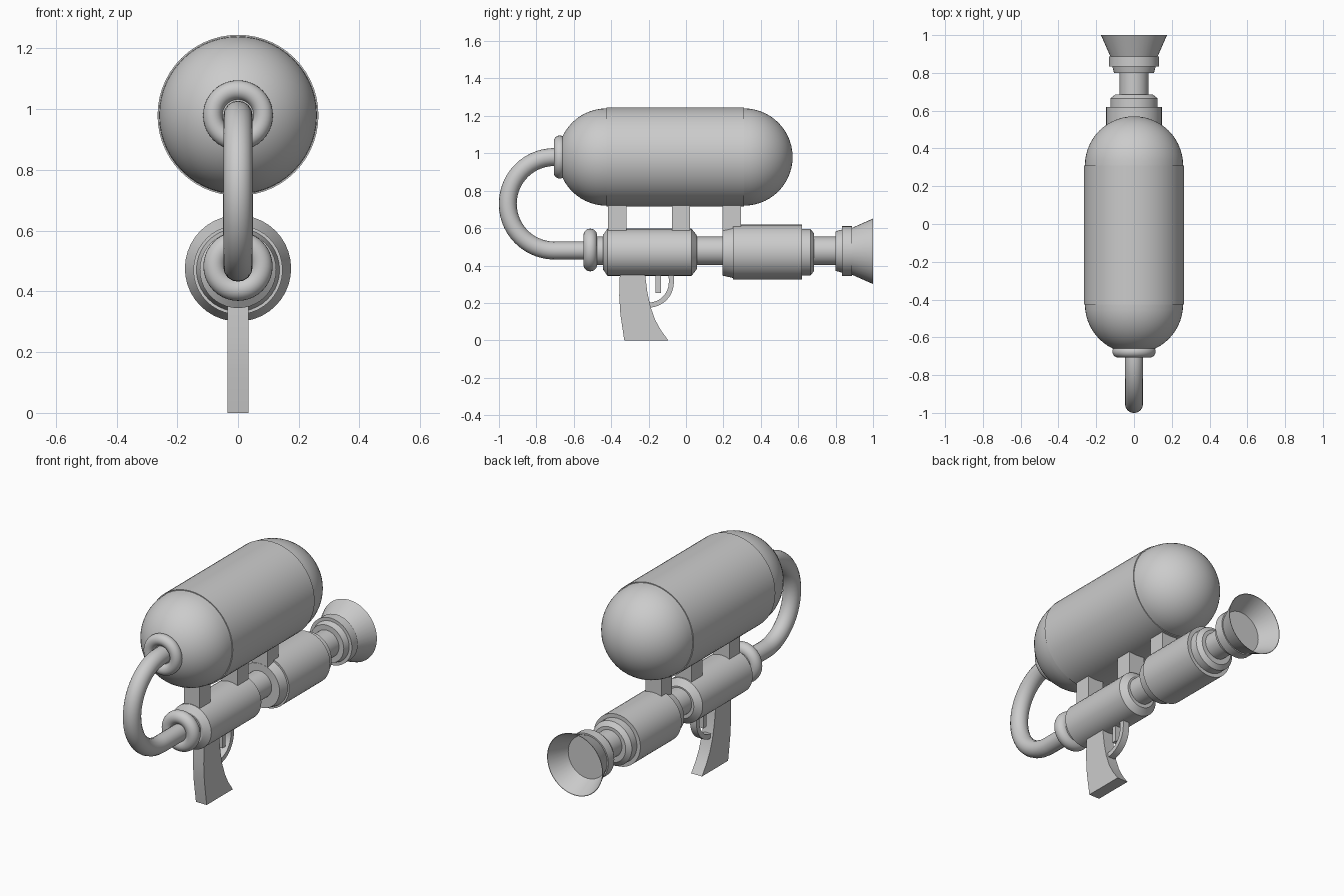
import bpy, bmesh
from math import sin, cos, pi, radians

if "Cube" in bpy.data.objects:
    bpy.data.objects.remove(bpy.data.objects["Cube"])

AXIS_Z = 0.475   # barrel axis height
TANK_Z = 0.98    # tank axis height


def finish(name, bm, smooth=True):
    bmesh.ops.remove_doubles(bm, verts=bm.verts, dist=1e-5)
    bmesh.ops.recalc_face_normals(bm, faces=bm.faces)
    mesh = bpy.data.meshes.new(name)
    bm.to_mesh(mesh)
    bm.free()
    ob = bpy.data.objects.new(name, mesh)
    bpy.context.collection.objects.link(ob)
    if smooth:
        shade(ob)
    return ob


def shade(ob):
    bpy.ops.object.select_all(action='DESELECT')
    ob.select_set(True)
    bpy.context.view_layer.objects.active = ob
    bpy.ops.object.shade_smooth_by_angle(angle=radians(25))


def lathe(name, profile, z, sides=40, closed=False):
    """Spin (y, radius) points about an axis along y at height z."""
    bm = bmesh.new()
    rings = [[bm.verts.new((r * cos(2 * pi * i / sides), y, z + r * sin(2 * pi * i / sides)))
              for i in range(sides)] for y, r in profile]
    pairs = list(zip(rings, rings[1:])) + ([(rings[-1], rings[0])] if closed else [])
    for a, b in pairs:
        for i in range(sides):
            j = (i + 1) % sides
            bm.faces.new((a[i], a[j], b[j], b[i]))
    return finish(name, bm)


def plate(name, outline, half):
    """Extrude a (y, z) outline symmetrically across x."""
    bm = bmesh.new()
    face = bm.faces.new([bm.verts.new((-half, y, z)) for y, z in outline])
    out = bmesh.ops.extrude_face_region(bm, geom=[face])
    bmesh.ops.translate(bm, vec=(2 * half, 0, 0),
                        verts=[v for v in out["geom"] if isinstance(v, bmesh.types.BMVert)])
    return finish(name, bm)


def arc(cy, cz, r, a0, a1, n):
    return [(cy + r * cos(radians(a0 + (a1 - a0) * i / n)),
             cz + r * sin(radians(a0 + (a1 - a0) * i / n))) for i in range(n + 1)]


# Water tank: two domes and a slightly wider sleeve
rear = arc(-0.425, 0, 0.26, 180, 90, 14)
front = arc(0.31, 0, 0.26, 90, 0, 14)
lathe("tank", rear + [(-0.425, 0.265), (0.31, 0.265)] + front, TANK_Z, 56)

# Rounded hose collars
for name, y, z, minor, major in (("upper_hose_collar", -0.675, TANK_Z, 0.032, 0.083),
                                 ("lower_hose_collar", -0.512, 0.483, 0.037, 0.077)):
    lathe(name, arc(y, major, minor, 0, 345, 23), z, 40, closed=True)

# Hose bending from tank to barrel
path = [(-0.6, TANK_Z)] + arc(-0.703, 0.73, 0.25, 90, 270, 28) + [(-0.44, 0.48)]
curve = bpy.data.curves.new("hose", 'CURVE')
curve.dimensions = '3D'
curve.bevel_depth = 0.048
curve.bevel_resolution = 6
spline = curve.splines.new('POLY')
spline.points.add(len(path) - 1)
for p, (y, z) in zip(spline.points, path):
    p.co = (0, y, z, 1)
hose = bpy.data.objects.new("hose", curve)
bpy.context.collection.objects.link(hose)
bpy.ops.object.select_all(action='DESELECT')
hose.select_set(True)
bpy.context.view_layer.objects.active = hose
bpy.ops.object.convert(target='MESH')
shade(bpy.context.object)

# Barrel pieces along the lower axis
lathe("inner_barrel", [(-0.49, 0), (-0.49, 0.076), (0.82, 0.076), (0.82, 0)], 0.478)
lathe("rear_body", [(-0.445, 0), (-0.445, 0.09), (-0.42, 0.126), (0.03, 0.126),
                    (0.058, 0.09), (0.058, 0)], 0.471)
lathe("pump_grip", [(0.195, 0), (0.195, 0.125), (0.25, 0.137), (0.25, 0.147), (0.62, 0.147),
                    (0.62, 0.125), (0.665, 0.125), (0.685, 0.1), (0.685, 0)], 0.471)

# Flared nozzle: collar ring and open thin cone
lathe("nozzle_collar", [(0.80, 0), (0.80, 0.106), (0.835, 0.115), (0.835, 0.133),
                        (0.888, 0.133), (0.888, 0)], 0.477)
lathe("nozzle_flare", [(0.88, 0.122), (1.0, 0.175), (1.0, 0.172), (0.886, 0.119)], 0.476, closed=True)

# Struts holding the tank
for i, y in enumerate((-0.367, -0.027, 0.245)):
    plate(f"tank_strut_{i + 1}", [(y - 0.049, 0.54), (y + 0.049, 0.54),
                                  (y + 0.049, 0.78), (y - 0.049, 0.78)], 0.05)

# Curved handle
plate("handle", [(-0.352, 0.42), (-0.354, 0.345), (-0.357, 0.24), (-0.351, 0.14), (-0.33, 0),
                 (-0.095, 0), (-0.135, 0.055), (-0.165, 0.11), (-0.19, 0.18),
                 (-0.207, 0.26), (-0.218, 0.345), (-0.22, 0.42)], 0.034)

# Trigger and guard
plate("trigger", [(-0.162, 0.253), (-0.135, 0.253), (-0.135, 0.4), (-0.162, 0.4)], 0.015)
guard = [(-0.066, 0.4)] + arc(-0.2, 0.31, 0.135, 0, -90, 12) + \
        arc(-0.2, 0.31, 0.108, -90, 0, 12) + [(-0.093, 0.4)]
plate("trigger_guard", guard, 0.02)
